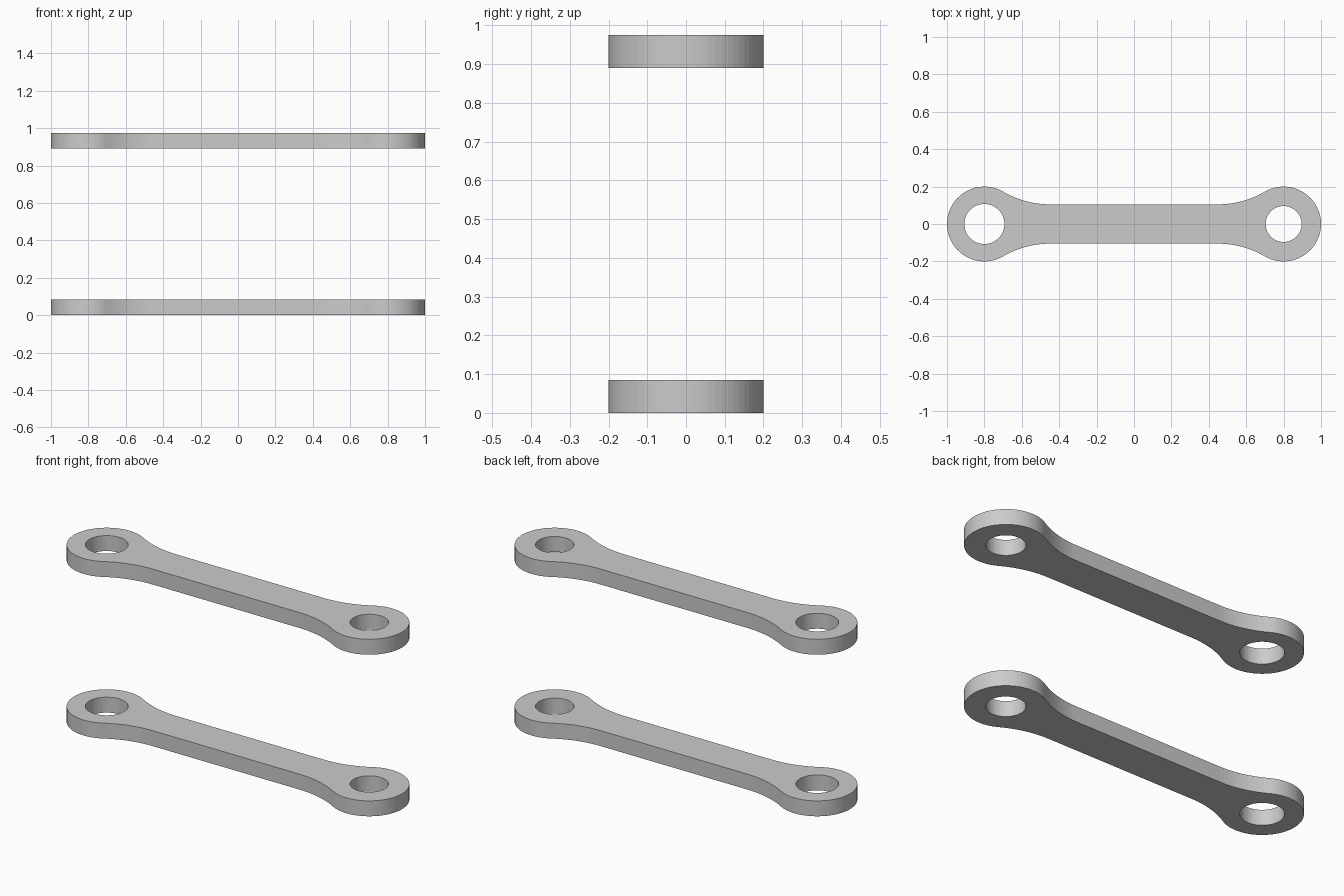
import bpy, bmesh
from math import cos, sin, pi, atan2, sqrt
from mathutils import Vector

if "Cube" in bpy.data.objects:
    bpy.data.objects.remove(bpy.data.objects["Cube"])

THICK = 0.085
EYE_X, EYE_R = 0.8, 0.2
BAR_HALF, FILLET_R = 0.105, 0.5


def arc(cx, cy, r, a0, a1, n):
    return [(cx + r * cos(a0 + (a1 - a0) * i / n),
             cy + r * sin(a0 + (a1 - a0) * i / n)) for i in range(n + 1)]


def outline():
    # Fillet arc tangent to the straight bar and to the round eye
    dx = sqrt((EYE_R + FILLET_R) ** 2 - (BAR_HALF + FILLET_R) ** 2)
    fx, fy = EYE_X - dx, BAR_HALF + FILLET_R
    tangent = atan2(fy, -dx)
    quarter = arc(EYE_X, 0, EYE_R, 0, tangent, 22)
    quarter += arc(fx, fy, FILLET_R, tangent - pi, -pi / 2, 10)[1:]
    # Mirror the quarter to the left, then the half downwards
    half = quarter + [(-x, y) for x, y in reversed(quarter)]
    return half + [(x, -y) for x, y in reversed(half[1:-1])]


def add_loop(bm, pts):
    vs = [bm.verts.new((x, y, 0)) for x, y in pts]
    return [bm.edges.new((v, vs[(i + 1) % len(vs)])) for i, v in enumerate(vs)]


def link(name, z):
    bm = bmesh.new()
    edges = add_loop(bm, outline())
    # Large pin hole on the left, small one on the right
    for x, r in ((-EYE_X, 0.107), (EYE_X, 0.096)):
        edges += add_loop(bm, arc(x, 0, r, 0, 2 * pi, 48)[:-1])
    bmesh.ops.triangle_fill(bm, edges=edges, use_beauty=True, normal=Vector((0, 0, 1)))
    # Thicken the flat plate
    ext = bmesh.ops.extrude_face_region(bm, geom=bm.faces[:], use_keep_orig=True)
    top = [g for g in ext["geom"] if isinstance(g, bmesh.types.BMVert)]
    bmesh.ops.translate(bm, verts=top, vec=(0, 0, THICK))
    bmesh.ops.recalc_face_normals(bm, faces=bm.faces[:])
    bmesh.ops.dissolve_limit(bm, angle_limit=0.001, verts=bm.verts[:], edges=bm.edges[:])
    mesh = bpy.data.meshes.new(name)
    bm.to_mesh(mesh)
    bm.free()
    obj = bpy.data.objects.new(name, mesh)
    obj.location.z = z
    bpy.context.collection.objects.link(obj)


link("lower_link", 0)
link("upper_link", 0.89)
